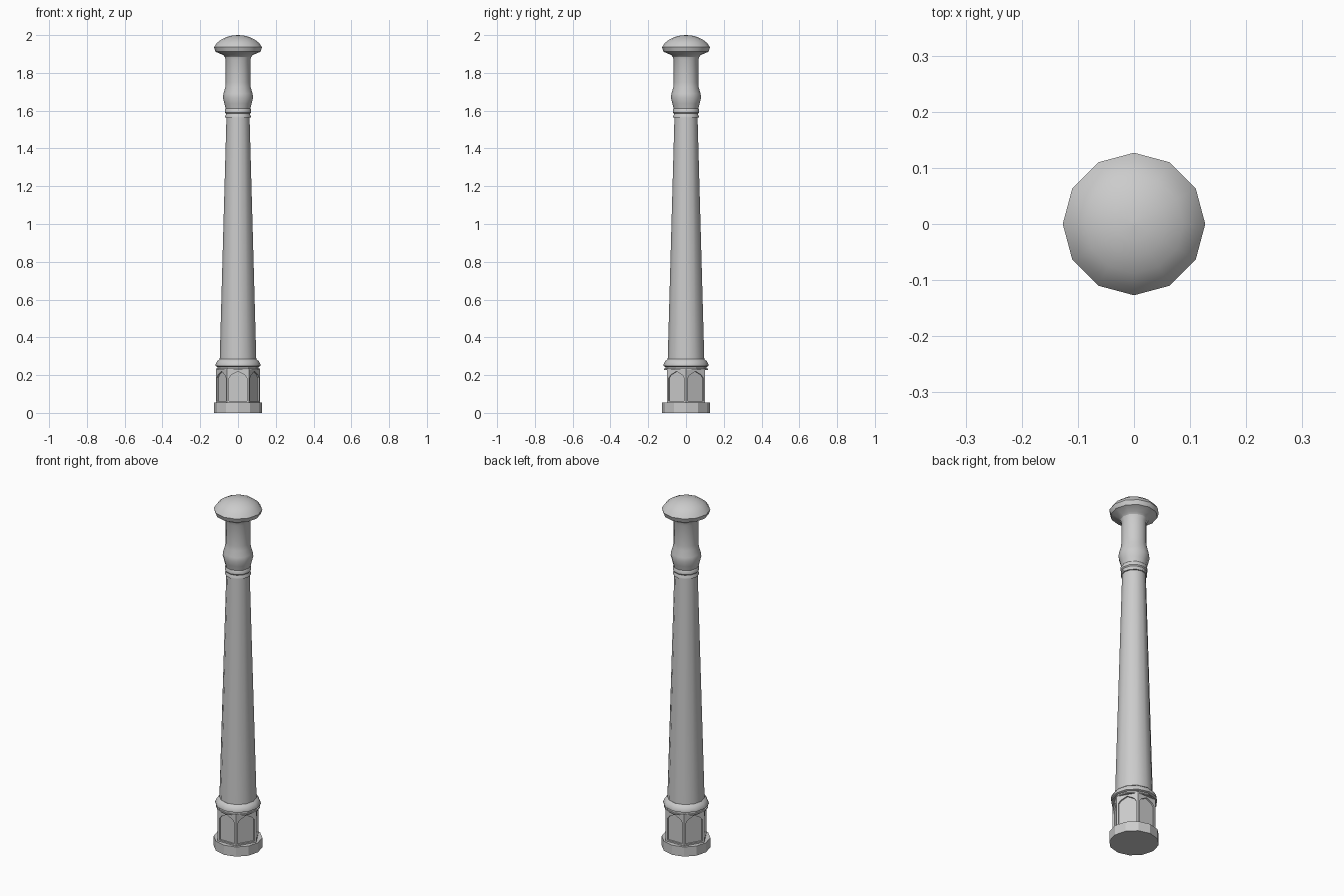
import bpy, bmesh
from math import cos, sin, pi, radians

if "Cube" in bpy.data.objects:
    bpy.data.objects.remove(bpy.data.objects["Cube"])


def finish(name, bm, smooth=None):
    bmesh.ops.remove_doubles(bm, verts=bm.verts, dist=1e-5)
    bmesh.ops.recalc_face_normals(bm, faces=bm.faces)
    me = bpy.data.meshes.new(name)
    bm.to_mesh(me)
    bm.free()
    ob = bpy.data.objects.new(name, me)
    bpy.context.collection.objects.link(ob)
    if smooth:
        bpy.ops.object.select_all(action='DESELECT')
        ob.select_set(True)
        bpy.context.view_layer.objects.active = ob
        bpy.ops.object.shade_smooth_by_angle(angle=radians(smooth))
    return ob


def lathe(name, profile, smooth=None, sides=12):
    """Closed turned solid from (radius, z) points, bottom to top."""
    bm = bmesh.new()
    rings = [[bm.verts.new((r * cos(2 * pi * i / sides), r * sin(2 * pi * i / sides), z))
              for i in range(sides)] for r, z in profile]
    for a, b in zip(rings, rings[1:]):
        for i in range(sides):
            j = (i + 1) % sides
            bm.faces.new((a[i], a[j], b[j], b[i]))
    bm.faces.new(rings[0][::-1])
    bm.faces.new(rings[-1])
    return finish(name, bm, smooth)


# Twelve-sided plinth
lathe("plinth", [(0.127, 0), (0.127, 0.055)])

# Hexagonal pedestal with a recessed pointed-arch panel on each side
R, DEPTH = 0.117, 0.009
apothem, w = R * cos(pi / 6), R / 2
outer = [(-w, 0.05), (w, 0.05), (w, 0.185), (w, 0.236), (0, 0.236), (-w, 0.236), (-w, 0.185)]
inner = [(-0.047, 0.063), (0.047, 0.063), (0.047, 0.185), (0.036, 0.201),
         (0, 0.220), (-0.036, 0.201), (-0.047, 0.185)]
bm = bmesh.new()
for k in range(6):
    ang = pi / 6 + k * pi / 3

    def place(pts, d):
        return [bm.verts.new((d * cos(ang) - u * sin(ang), d * sin(ang) + u * cos(ang), z))
                for u, z in pts]
    loops = [place(outer, apothem), place(inner, apothem), place(inner, apothem - DEPTH)]
    for a, b in zip(loops, loops[1:]):
        for i in range(len(a)):
            j = (i + 1) % len(a)
            bm.faces.new((a[i], a[j], b[j], b[i]))
    bm.faces.new(loops[-1])
finish("arched_pedestal", bm)

# Mouldings between pedestal and shaft
lathe("pedestal_fillet", [(0.116, 0.228), (0.116, 0.234), (0.108, 0.234), (0.108, 0.248)])
lathe("base_moulding", [(0.110, 0.244), (0.119, 0.248), (0.119, 0.256), (0.110, 0.274),
                        (0.097, 0.284)], 35)

# Tapered shaft
lathe("shaft", [(0.097, 0.278), (0.061, 1.57)], 35)

# Neck rings
lathe("lower_neck_ring", [(0.068, 1.563), (0.068, 1.572), (0.064, 1.578), (0.064, 1.586)], 35)
lathe("upper_neck_ring", [(0.064, 1.584), (0.069, 1.590), (0.069, 1.606), (0.064, 1.613)], 35)

# Bulb and upper neck
lathe("bulb_neck", [(0.065, 1.610), (0.072, 1.638), (0.080, 1.668), (0.077, 1.690),
                    (0.067, 1.725), (0.065, 1.750), (0.065, 1.868), (0.072, 1.890)], 35)

# Domed cap
lathe("cap", [(0.068, 1.882), (0.078, 1.894), (0.119, 1.912), (0.127, 1.936), (0.112, 1.958),
              (0.088, 1.977), (0.058, 1.991), (0.028, 1.998), (0.001, 2.0)], 35)
